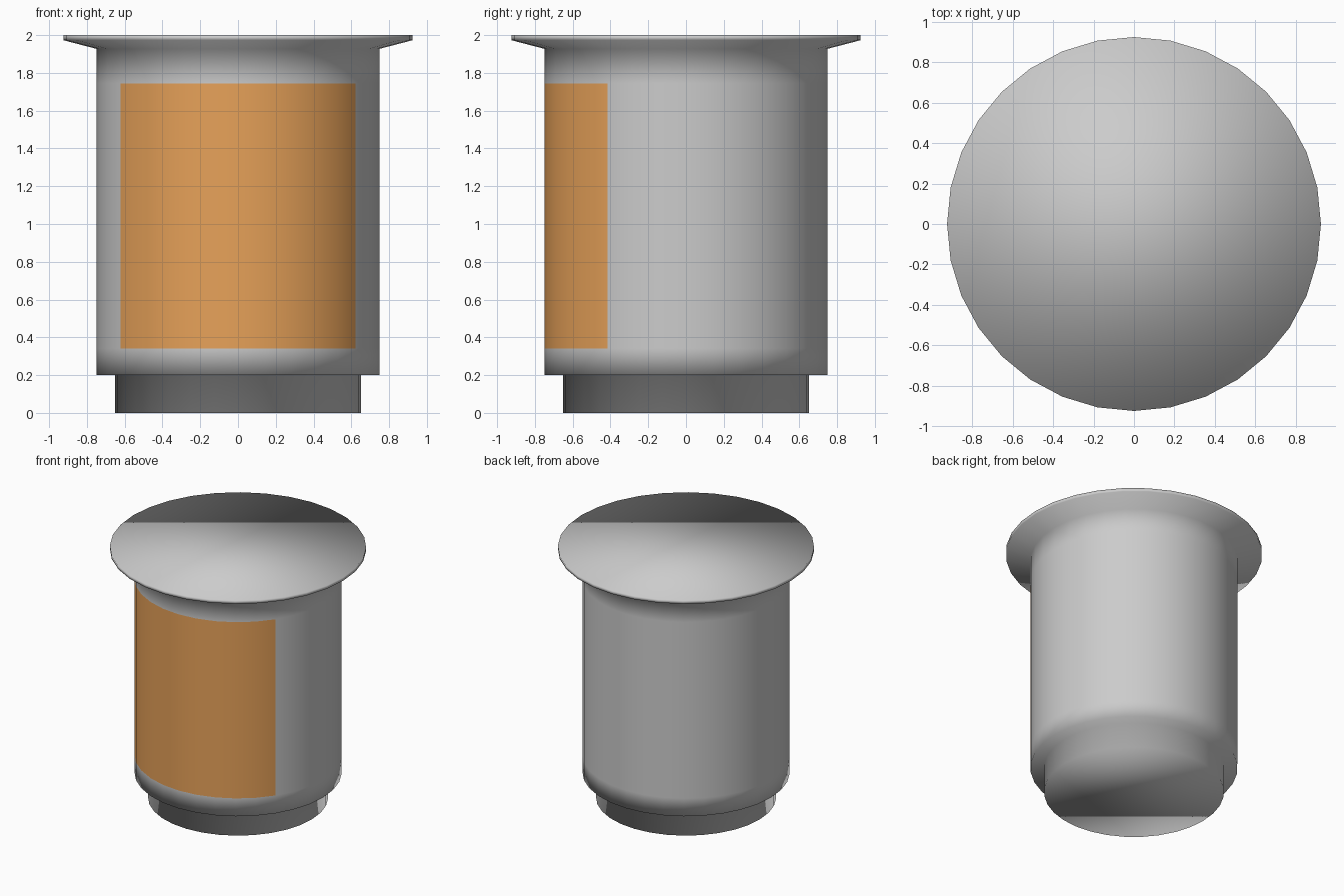
import bpy, bmesh, math

if "Cube" in bpy.data.objects:
    bpy.data.objects.remove(bpy.data.objects["Cube"])

SIDES = 32
# Lathe profile (radius, height): foot, body with label bands, flared lid
PROFILE = [(0.65, 0.0), (0.65, 0.2), (0.748, 0.2), (0.748, 0.342),
           (0.748, 1.745), (0.748, 1.927), (0.925, 1.973), (0.925, 2.0)]
LABEL_BAND = 3          # profile segment that carries the label
LABEL_HALF = 5          # label faces either side of the front

bm = bmesh.new()
rings = []
for r, z in PROFILE:
    rings.append([bm.verts.new((r * math.cos(math.tau * i / SIDES),
                                r * math.sin(math.tau * i / SIDES), z))
                  for i in range(SIDES)])

# Wall faces; front (-y) is at three quarters of a turn
front = SIDES * 3 // 4
for k, (low, high) in enumerate(zip(rings, rings[1:])):
    for i in range(SIDES):
        j = (i + 1) % SIDES
        face = bm.faces.new((low[i], low[j], high[j], high[i]))
        if k == LABEL_BAND and front - LABEL_HALF <= i < front + LABEL_HALF:
            face.material_index = 1

# Closed bottom and top
bm.faces.new(rings[0][::-1])
bm.faces.new(rings[-1])
for face in bm.faces:
    face.smooth = True

mesh = bpy.data.meshes.new("canister")
bm.to_mesh(mesh)
bm.free()

# Plain grey body and orange label
grey = bpy.data.materials.new("body_grey")
grey.diffuse_color = (0.8, 0.8, 0.8, 1)
grey.use_nodes = True
grey.node_tree.nodes["Principled BSDF"].inputs["Base Color"].default_value = grey.diffuse_color
orange = bpy.data.materials.new("label_orange")
orange.diffuse_color = (0.8, 0.36, 0.1, 1)
orange.use_nodes = True
orange.node_tree.nodes["Principled BSDF"].inputs["Base Color"].default_value = orange.diffuse_color
mesh.materials.append(grey)
mesh.materials.append(orange)

canister = bpy.data.objects.new("canister", mesh)
bpy.context.collection.objects.link(canister)
